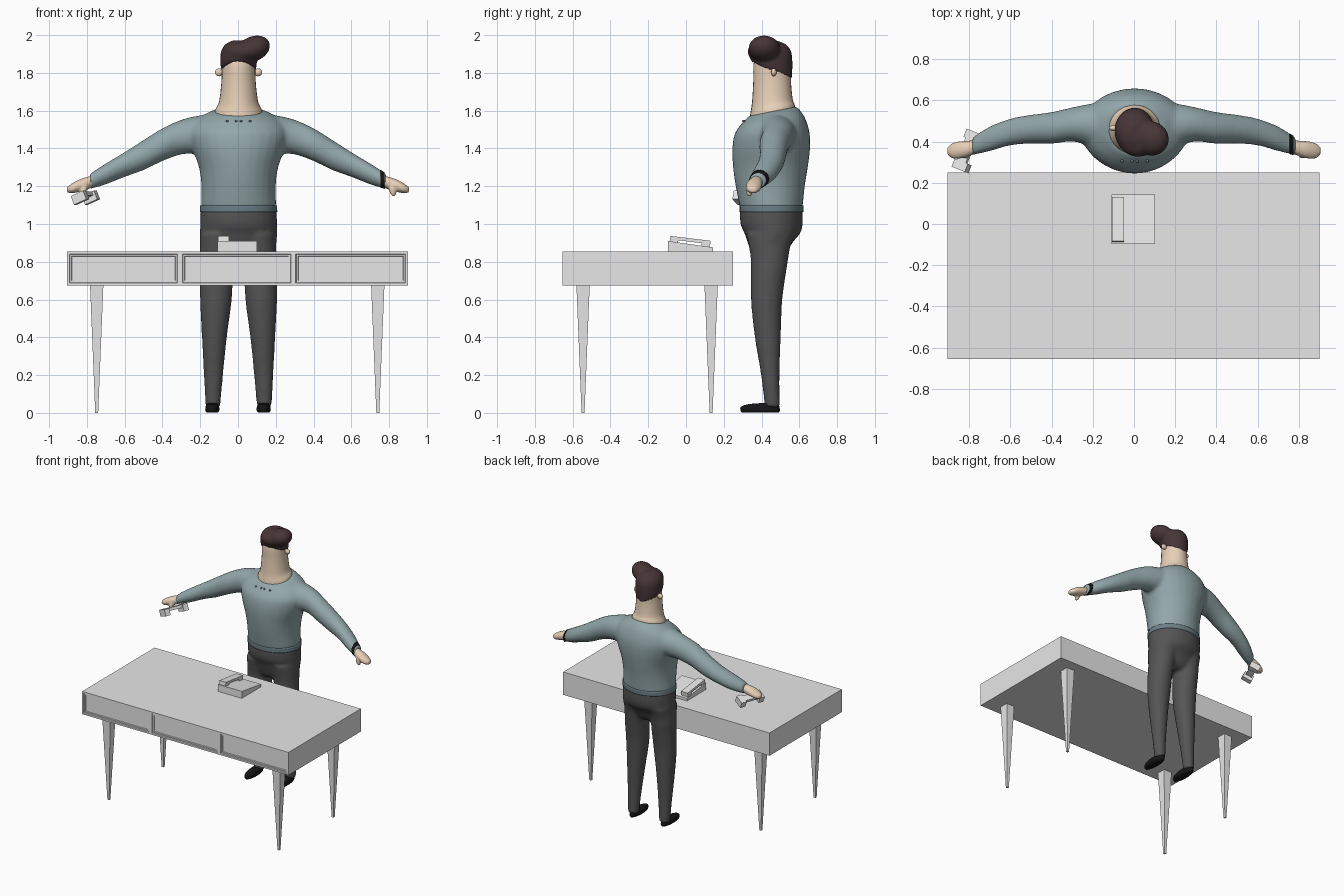
import bpy, bmesh, math
from mathutils import Matrix, Vector

if "Cube" in bpy.data.objects:
    bpy.data.objects.remove(bpy.data.objects["Cube"])

COLOURS = {
    "desk_grey": (0.8, 0.8, 0.8), "shirt_teal": (0.29, 0.385, 0.40),
    "hem_teal": (0.15, 0.215, 0.245), "trouser_grey": (0.09, 0.09, 0.09),
    "skin": (0.83, 0.65, 0.49), "hair_brown": (0.062, 0.035, 0.038),
    "black": (0.008, 0.008, 0.008),
}
MATS = {}
for name, rgb in COLOURS.items():
    MATS[name] = bpy.data.materials.new(name)
    MATS[name].diffuse_color = (*rgb, 1)


def finish(name, bm, mat, smooth=False, voxel=0):
    """Turn a bmesh into an object; voxel > 0 fuses overlapping parts softly."""
    bmesh.ops.recalc_face_normals(bm, faces=bm.faces)
    me = bpy.data.meshes.new(name)
    bm.to_mesh(me)
    bm.free()
    me.materials.append(MATS[mat])
    for p in me.polygons:
        p.use_smooth = smooth
    ob = bpy.data.objects.new(name, me)
    bpy.context.collection.objects.link(ob)
    if voxel:
        r = ob.modifiers.new("fuse", 'REMESH')
        r.mode, r.voxel_size, r.use_smooth_shade = 'VOXEL', voxel, True
        s = ob.modifiers.new("soften", 'SMOOTH')
        s.factor, s.iterations = 0.5, 6
    return ob


def spline(rows, n=4):
    """Smoothly refine a list of number tuples."""
    out = []
    for i in range(len(rows) - 1):
        p = [Vector(rows[max(0, min(len(rows) - 1, i + k))]) for k in (-1, 0, 1, 2)]
        for j in range(n):
            t = j / n
            out.append(0.5 * (2 * p[1] + (p[2] - p[0]) * t
                              + (2 * p[0] - 5 * p[1] + 4 * p[2] - p[3]) * t * t
                              + (3 * p[1] - p[0] - 3 * p[2] + p[3]) * t ** 3))
    return out + [Vector(rows[-1])]


def skin_rings(bm, rings):
    vs = [[bm.verts.new(p) for p in ring] for ring in rings]
    n = len(vs[0])
    for a, b in zip(vs, vs[1:]):
        for i in range(n):
            bm.faces.new((a[i], a[(i + 1) % n], b[(i + 1) % n], b[i]))
    bm.faces.new(vs[0])
    bm.faces.new(vs[-1])
    return vs


ANGLES = [2 * math.pi * i / 28 for i in range(28)]


def upright(bm, rows, side=1):
    """Rows: z, cx, cy, rx, ry, slope of the ring along y."""
    return skin_rings(bm, [[(side * (cx + rx * math.cos(a)), cy + ry * math.sin(a),
                             z + slope * ry * math.sin(a)) for a in ANGLES]
                           for z, cx, cy, rx, ry, slope in spline(rows)])


def sideways(bm, rows, side=1):
    """Rows: x, cy, cz, ry, rz."""
    skin_rings(bm, [[(side * x, cy + ry * math.cos(a), cz + rz * math.sin(a))
                     for a in ANGLES] for x, cy, cz, ry, rz in spline(rows)])


def ball(bm, centre, radii, rot=Matrix()):
    m = Matrix.Translation(centre) @ rot @ Matrix.Diagonal((*radii, 1))
    bmesh.ops.create_uvsphere(bm, u_segments=20, v_segments=12, radius=1, matrix=m)


def box(bm, centre, size, m=Matrix()):
    return bmesh.ops.create_cube(
        bm, size=1, matrix=m @ Matrix.Translation(centre) @ Matrix.Diagonal((*size, 1)))


# Desk body with three inset drawer fronts
bm = bmesh.new()
box(bm, (-0.0025, -0.2025, 0.765), (1.805, 0.905, 0.18))
for x in (-0.307, 0.293):
    bmesh.ops.bisect_plane(bm, geom=bm.verts[:] + bm.edges[:] + bm.faces[:],
                           plane_co=(x, 0, 0), plane_no=(1, 0, 0))
bm.normal_update()
fronts = [f for f in bm.faces if f.normal.y < -0.9]
bmesh.ops.inset_individual(bm, faces=fronts, thickness=0.018)
bmesh.ops.inset_individual(bm, faces=fronts, thickness=0.004, depth=-0.006)
bmesh.ops.inset_individual(bm, faces=fronts, thickness=0.013)
bmesh.ops.inset_individual(bm, faces=fronts, thickness=0.003, depth=-0.006)
finish("desk_body", bm, "desk_grey")

# Tapered square desk legs
for x in (-0.748, 0.74):
    for y in (-0.545, 0.133):
        bm = bmesh.new()
        bmesh.ops.create_cone(bm, cap_ends=True, segments=4, radius1=0.011, radius2=0.05,
                              depth=0.68, matrix=Matrix.Translation((x, y, 0.34))
                              @ Matrix.Rotation(math.pi / 4, 4, 'Z'))
        finish("desk_leg", bm, "desk_grey")

# Desk phone: wedge base, sloped keypad plate and resting receiver
bm = bmesh.new()
wedge = box(bm, (-0.004, 0.024, 0.8825), (0.21, 0.24, 0.055))
for v in wedge["verts"]:
    if v.co.z > 0.9 and v.co.y > 0:
        v.co.z = 0.876
finish("phone_base", bm, "desk_grey")
tilt = Matrix.Translation((-0.077, 0.022, 0.911)) @ Matrix.Rotation(-0.12, 4, 'X')
bm = bmesh.new()
box(bm, (0, 0, 0.004), (0.058, 0.215, 0.018), tilt)
for y in (-0.085, 0.085):
    box(bm, (0, y, -0.008), (0.058, 0.045, 0.026), tilt)
finish("resting_receiver", bm, "desk_grey")

# Receiver held in the left-side hand
grip = (Matrix.Translation((-0.81, 0.355, 1.145)) @ Matrix.Rotation(-0.38, 4, 'Z')
        @ Matrix.Rotation(-0.4, 4, 'Y'))
bm = bmesh.new()
box(bm, (0, 0, 0.008), (0.05, 0.17, 0.022), grip)
for y in (-0.078, 0.078):
    box(bm, (0, y, -0.006), (0.075, 0.042, 0.05), grip)
finish("held_receiver", bm, "desk_grey")

# Shirt: torso fused with both sleeves
C = 0.003
bm = bmesh.new()
upright(bm, [(1.08, C, 0.452, 0.2, 0.165, 0), (1.2, C, 0.446, 0.197, 0.183, 0),
             (1.3, C, 0.447, 0.21, 0.198, 0), (1.4, C, 0.451, 0.245, 0.206, 0),
             (1.48, C, 0.457, 0.262, 0.198, 0), (1.54, C, 0.462, 0.235, 0.172, 0.08),
             (1.575, C, 0.46, 0.185, 0.147, 0.16), (1.597, C, 0.459, 0.138, 0.125, 0.2)])
SLEEVE = [(0.08, 0.47, 1.49, 0.13, 0.09), (0.2, 0.48, 1.475, 0.105, 0.1),
          (0.3, 0.483, 1.46, 0.083, 0.092), (0.4, 0.466, 1.42, 0.077, 0.087),
          (0.5, 0.46, 1.365, 0.07, 0.08), (0.6, 0.446, 1.315, 0.065, 0.066),
          (0.7, 0.413, 1.265, 0.06, 0.056), (0.785, 0.376, 1.225, 0.043, 0.041)]
for s in (-1, 1):
    sideways(bm, SLEEVE, s)
finish("shirt", bm, "shirt_teal", voxel=0.012)

# Hem band at the waist
bm = bmesh.new()
upright(bm, [(1.063, C, 0.452, 0.205, 0.169, 0), (1.098, C, 0.452, 0.204, 0.17, 0)])
finish("shirt_hem", bm, "hem_teal", True).data.shade_smooth()

# Small fastening below the collar
bm = bmesh.new()
for x in (-0.058, -0.01, 0.016, 0.064):
    ball(bm, (x, 0.305 + 0.35 * x * x, 1.545), (0.007, 0.008, 0.006))
finish("collar_fastening", bm, "hem_teal", True)

# Trousers: hips fused with two tapering legs
bm = bmesh.new()
upright(bm, [(1.08, C, 0.452, 0.202, 0.166, 0), (1.0, C, 0.453, 0.204, 0.165, 0),
             (0.95, C, 0.457, 0.204, 0.147, 0), (0.9, C, 0.445, 0.2, 0.118, 0),
             (0.84, C, 0.44, 0.17, 0.09, 0), (0.81, C, 0.44, 0.13, 0.06, 0)])
LEG = [(0.95, 0.102, 0.45, 0.1, 0.13, 0), (0.88, 0.107, 0.443, 0.096, 0.11, 0),
       (0.8, 0.115, 0.441, 0.089, 0.098, 0), (0.6, 0.12, 0.427, 0.084, 0.083, 0),
       (0.4, 0.128, 0.433, 0.066, 0.069, 0), (0.2, 0.133, 0.446, 0.051, 0.049, 0),
       (0.03, 0.136, 0.457, 0.039, 0.04, 0)]
for s in (-1, 1):
    upright(bm, LEG, s)
bmesh.ops.translate(bm, verts=[v for v in bm.verts if v.co.z < 0.8], vec=(C, 0, 0))
finish("trousers", bm, "trouser_grey", voxel=0.012)

# Shoes
for s in (-1, 1):
    bm = bmesh.new()
    upright(bm, [(0.002, 0.136, 0.393, 0.03, 0.098, 0), (0.012, 0.136, 0.393, 0.037, 0.104, 0),
                 (0.032, 0.136, 0.393, 0.036, 0.102, 0), (0.046, 0.136, 0.41, 0.03, 0.08, 0),
                 (0.052, 0.136, 0.44, 0.02, 0.04, 0)], s)
    finish("shoe", bm, "black", True)

# Neck and head in one column, with ears
bm = bmesh.new()
upright(bm, [(1.56, C, 0.458, 0.13, 0.12, 0.2), (1.605, C, 0.458, 0.123, 0.118, 0.2),
             (1.65, C, 0.457, 0.103, 0.108, 0.1), (1.75, C, 0.456, 0.091, 0.1, 0),
             (1.85, C, 0.456, 0.086, 0.098, 0), (1.91, C, 0.456, 0.065, 0.075, 0)])
finish("neck_and_head", bm, "skin", True)
for s in (-1, 1):
    bm = bmesh.new()
    ball(bm, (C + s * 0.103, 0.465, 1.803), (0.022, 0.014, 0.021))
    finish("ear", bm, "skin", True)

# Hair: cap with a pointed hairline, fused with a swept quiff
bm = bmesh.new()
cap = upright(bm, [(1.812, C, 0.455, 0.092, 0.106, -0.3), (1.86, C, 0.452, 0.097, 0.112, -0.15),
                   (1.91, C, 0.45, 0.094, 0.108, 0), (1.95, C, 0.445, 0.072, 0.085, 0),
                   (1.972, C, 0.44, 0.03, 0.04, 0)])
for v in cap[0]:
    peak = max(0, 0.035 - 0.45 * abs(v.co.x - C))
    v.co.z += peak if v.co.y < 0.455 else -peak * 0.5
ball(bm, (0.082, 0.415, 1.928), (0.092, 0.084, 0.066),
     Matrix.Rotation(-0.4, 4, 'Y') @ Matrix.Rotation(-0.3, 4, 'Z'))
ball(bm, (0.02, 0.40, 1.912), (0.09, 0.075, 0.055))
finish("hair", bm, "hair_brown", voxel=0.009)

# Hands with thumbs
HAND = [(0.76, 0.376, 1.23, 0.03, 0.03), (0.80, 0.367, 1.215, 0.038, 0.034),
        (0.84, 0.36, 1.203, 0.042, 0.033), (0.88, 0.355, 1.188, 0.038, 0.026),
        (0.906, 0.355, 1.181, 0.018, 0.014)]
for s in (-1, 1):
    bm = bmesh.new()
    sideways(bm, HAND, s)
    ball(bm, (s * 0.817, 0.335, 1.178), (0.017, 0.018, 0.036),
         Matrix.Rotation(-0.3 * s, 4, 'Y'))
    finish("hand", bm, "skin", voxel=0.007)

# Wristband on one arm
bm = bmesh.new()
sideways(bm, [(0.755, 0.389, 1.239, 0.05, 0.047), (0.775, 0.381, 1.23, 0.047, 0.044)])
finish("wristband", bm, "black", True)

for m in bpy.data.materials:
    if m.users and not m.is_grease_pencil:
        m.use_nodes = True
        m.node_tree.nodes["Principled BSDF"].inputs["Base Color"].default_value = m.diffuse_color
